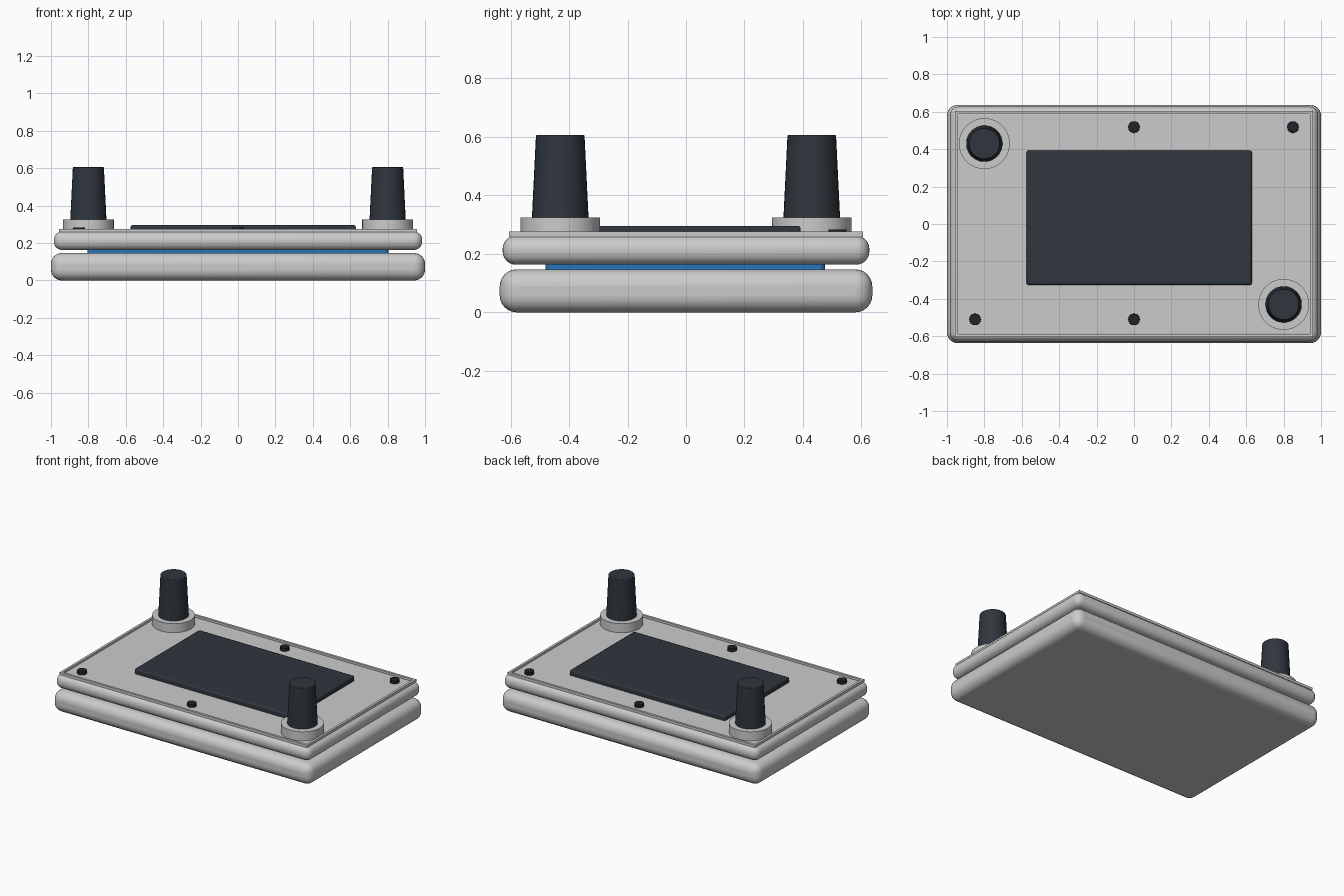
import bpy
from math import radians

if "Cube" in bpy.data.objects:
    bpy.data.objects.remove(bpy.data.objects["Cube"])


def material(name, rgb):
    m = bpy.data.materials.new(name)
    m.diffuse_color = (*rgb, 1)
    m.use_nodes = True
    m.node_tree.nodes["Principled BSDF"].inputs["Base Color"].default_value = m.diffuse_color
    return m


DARK = material("dark_plastic", (0.028, 0.037, 0.047))
BLACK = material("screw_black", (0.012, 0.017, 0.022))
BLUE = material("cell_blue", (0.02, 0.18, 0.5))


def finish(ob, name, mat, bevel=0, segments=6):
    ob.name = name
    if mat:
        ob.data.materials.append(mat)
    if bevel:
        b = ob.modifiers.new("round", 'BEVEL')
        b.width, b.segments = bevel, segments
        b.limit_method, b.angle_limit = 'ANGLE', radians(40)
    bpy.ops.object.shade_smooth_by_angle(angle=radians(35))
    return ob


def box(name, x0, x1, y0, y1, z0, z1, mat=None, bevel=0, segments=6):
    bpy.ops.mesh.primitive_cube_add(
        size=1, location=((x0 + x1) / 2, (y0 + y1) / 2, (z0 + z1) / 2))
    ob = bpy.context.object
    ob.scale = (x1 - x0, y1 - y0, z1 - z0)
    bpy.ops.object.transform_apply(location=False, rotation=False, scale=True)
    return finish(ob, name, mat, bevel, segments)


def turned(name, x, y, z0, z1, r0, r1, mat=None, bevel=0, sides=32):
    bpy.ops.mesh.primitive_cone_add(
        vertices=sides, radius1=r0, radius2=r1, depth=z1 - z0,
        location=(x, y, (z0 + z1) / 2))
    return finish(bpy.context.object, name, mat, bevel, 2)


# Two rounded case halves with the blue power pack showing in the gap
box("base_shell", -1, 1, -0.637, 0.637, 0, 0.147, None, 0.058)
box("lid_shell", -0.985, 0.985, -0.627, 0.627, 0.163, 0.262, None, 0.045)
box("power_pack", -0.805, 0.805, -0.48, 0.475, 0.11, 0.2, BLUE, 0.02, 3)

# Thin raised trim around the lid
for s, side in ((-1, "a"), (1, "b")):
    y, x = s * 0.597, s * 0.949
    box("trim_long_" + side, -0.957, 0.957, y - 0.008, y + 0.008, 0.258, 0.276)
    box("trim_short_" + side, x - 0.008, x + 0.008, -0.589, 0.589, 0.258, 0.276)

# Screen panel
box("screen", -0.575, 0.63, -0.326, 0.392, 0.25, 0.296, DARK, 0.01, 2)

# Control sticks on round collars, at opposite corners
for s, side in ((-1, "left"), (1, "right")):
    x, y = s * 0.8, s * -0.43
    turned("collar_" + side, x, y, 0.255, 0.325, 0.136, 0.136, None, 0, 48)
    turned("stick_" + side, x, y, 0.32, 0.606, 0.097, 0.083, DARK, 0.003)

# Lid screws
for i, (x, y) in enumerate(((0, 0.518), (0.85, 0.518), (-0.85, -0.51), (0, -0.51))):
    turned(f"screw_{i + 1}", x, y, 0.255, 0.284, 0.031, 0.031, BLACK, 0.002, 24)
